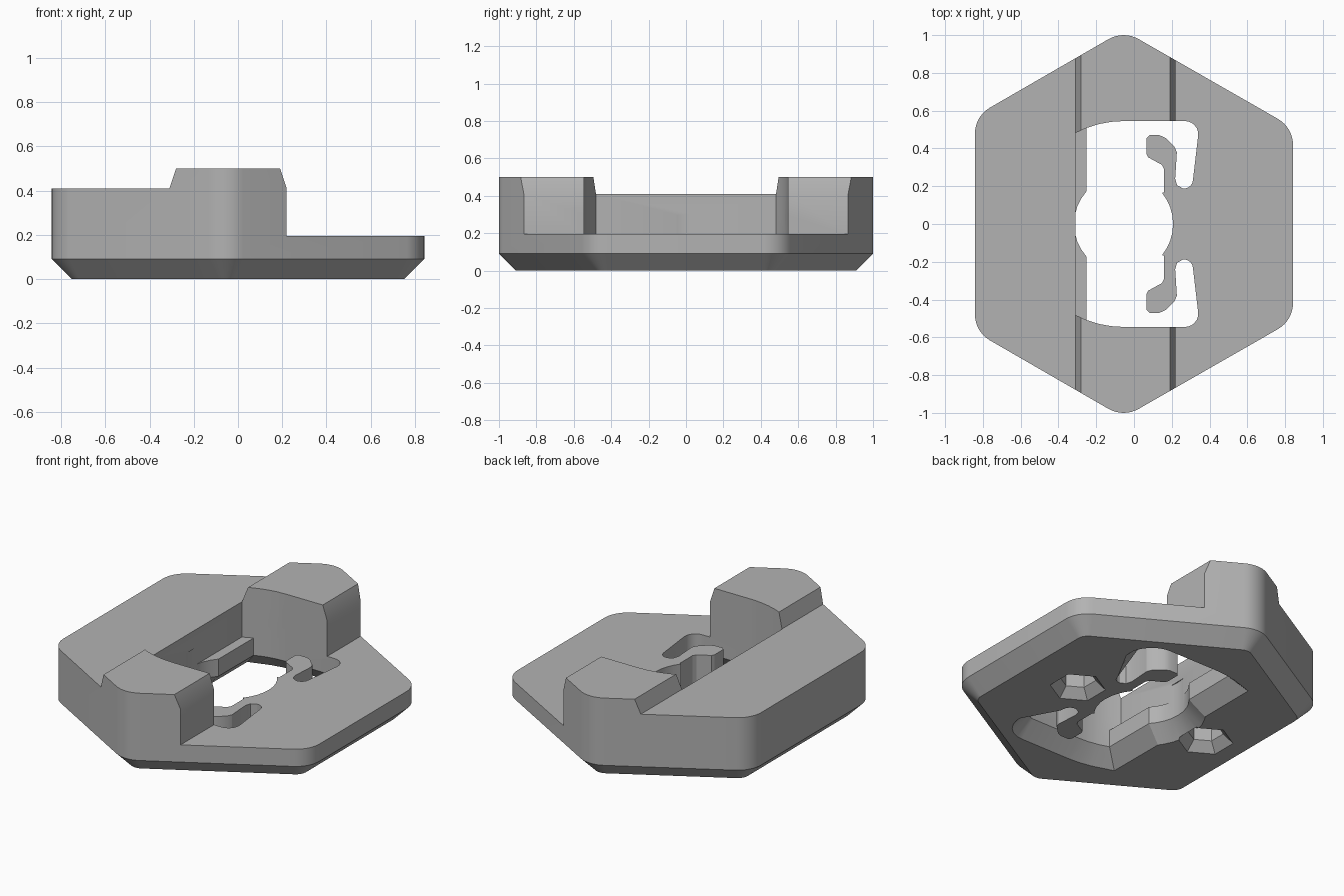
import bpy, bmesh
from math import cos, sin, radians
from mathutils import Vector

if "Cube" in bpy.data.objects:
    bpy.data.objects.remove(bpy.data.objects["Cube"], do_unlink=True)

CX = -0.055          # centre line of the hexagon and opening
CHAMFER = 0.09
PLATE = 0.195        # height of the low plate

grey = bpy.data.materials.new("plain grey")
grey.use_nodes = True
colour = (0.45, 0.45, 0.45, 1)
grey.diffuse_color = colour
grey.node_tree.nodes["Principled BSDF"].inputs["Base Color"].default_value = colour


def loft(name, rings):
    """Closed solid through rings of equal point count."""
    bm = bmesh.new()
    loops = [[bm.verts.new(p) for p in ring] for ring in rings]
    n = len(loops[0])
    for low, high in zip(loops, loops[1:]):
        for i in range(n):
            j = (i + 1) % n
            bm.faces.new((low[i], low[j], high[j], high[i]))
    bm.faces.new(loops[0][::-1])
    bm.faces.new(loops[-1])
    bmesh.ops.recalc_face_normals(bm, faces=bm.faces)
    mesh = bpy.data.meshes.new(name)
    bm.to_mesh(mesh)
    bm.free()
    mesh.materials.append(grey)
    obj = bpy.data.objects.new(name, mesh)
    bpy.context.collection.objects.link(obj)
    return obj


def level(points, z):
    return [(x, y, z) for x, y in points]


def prism(name, points, z0, z1):
    return loft(name, [level(points, z0), level(points, z1)])


def arc(x, y, r, start, end, steps):
    angles = [radians(start + (end - start) * i / steps) for i in range(steps + 1)]
    return [(x + r * cos(a), y + r * sin(a)) for a in angles]


def mirror_y(points):
    return points + [(x, -y) for x, y in reversed(points)]


def combine(target, tool, operation):
    mod = target.modifiers.new("join", "BOOLEAN")
    mod.object = tool
    mod.operation = operation
    mod.solver = "EXACT"
    bpy.context.view_layer.objects.active = target
    bpy.ops.object.modifier_apply(modifier=mod.name)
    bpy.data.objects.remove(tool, do_unlink=True)


def grow(points, distance):
    """Mitred outward offset; the tongue beside the fingers stays put."""
    result = []
    n = len(points)
    for i, p in enumerate(points):
        a, b, c = Vector(points[i - 1]), Vector(p), Vector(points[(i + 1) % n])
        d1, d2 = (b - a).normalized(), (c - b).normalized()
        n1, n2 = Vector((-d1.y, d1.x)), Vector((-d2.y, d2.x))
        tongue = b.x > 0.1 and abs(b.y) < 0.3
        shift = Vector((0, 0)) if tongue else (n1 + n2) * distance / (1 + n1.dot(n2))
        result.append(tuple(b + shift))
    return result


# Rounded hexagon body with chamfered bottom edge
ROUND = 0.16
side = 0.842 - ROUND


def hexagon(inset):
    points = []
    tops = [(side, 0.418, 0), (CX, 0.84, 60), (-side, 0.478, 120)]
    for x, y, a in tops:
        points += arc(x, y, ROUND - inset, a, a + 60, 8)
    return mirror_y(points)


body = loft("latch_plate", [level(hexagon(CHAMFER), 0),
                            level(hexagon(0), CHAMFER),
                            level(hexagon(0), 0.7)])

# Stepped height profile: side block, raised ridge, low plate
steps = [(-1, -0.1), (-1, 0.41), (-0.31, 0.41), (-0.28, 0.5), (0.19, 0.5),
         (0.22, 0.41), (0.22, PLATE), (1, PLATE), (1, -0.1)]
profile = loft("step_profile", [[(x, y, z) for x, z in steps] for y in (-1.2, 1.2)])
combine(body, profile, "INTERSECT")

# Opening through the plate, flared at the bottom (clockwise outline)
bore = 0.262
wall = [(CX + 0.545 * cos(radians(a)), 0.545 * sin(radians(a)))
        for a in (118, 111, 104, 97, 90)]
left_bore = arc(CX, 0, bore, 180, 139, 4)
right_bore = arc(CX, 0, bore, 39, 0, 4)
slot = (arc(0.27, 0.475, 0.07, 90, -5, 6)
        + arc(0.265, 0.235, 0.047, -5, -100, 5))
upper = left_bore + [(-0.252, 0.175)] + wall[1:] + slot + right_bore[:-1]
upper[4:6] = [(-0.252, 0.172)]
opening = upper + [(CX + bore, 0)] + [(x, -y) for x, y in reversed(upper[1:])]
cutter = loft("opening_cutter", [level(grow(opening, CHAMFER + 0.01), -0.01),
                                 level(opening, CHAMFER), level(opening, 0.3)])
combine(body, cutter, "DIFFERENCE")

# Wide cavity above the ledges, between the two ridges
cavity = mirror_y(wall + [(0.25, 0.545)])
combine(body, prism("cavity_cutter", cavity, PLATE, 0.8), "DIFFERENCE")

# Hooked spring fingers
finger = [(0.26, 0.1), (0.2, 0.12), (0.16, 0.165), (0.16, 0.29), (0.148, 0.313),
          (0.075, 0.353), (0.067, 0.37), (0.067, 0.455), (0.082, 0.47),
          (0.135, 0.47), (0.165, 0.457), (0.215, 0.408), (0.227, 0.38),
          (0.218, 0.24), (0.228, 0.205), (0.26, 0.188)]
for sign in (1, -1):
    outline = [(x, y * sign) for x, y in finger]
    combine(body, prism("spring_finger", outline, 0, PLATE), "UNION")

# Hexagonal pockets in the underside
for x in (CX - 0.46, CX + 0.46):
    rings = [level(arc(x, 0, r, 30, 330, 5), z)
             for r, z in ((0.165, -0.01), (0.1, 0.055), (0.1, 0.13))]
    combine(body, loft("pocket_cutter", rings), "DIFFERENCE")

# Smooth the rounded corners, keep the edges crisp
bpy.ops.object.select_all(action="DESELECT")
body.select_set(True)
bpy.context.view_layer.objects.active = body
bpy.ops.object.shade_smooth_by_angle(angle=radians(25))
